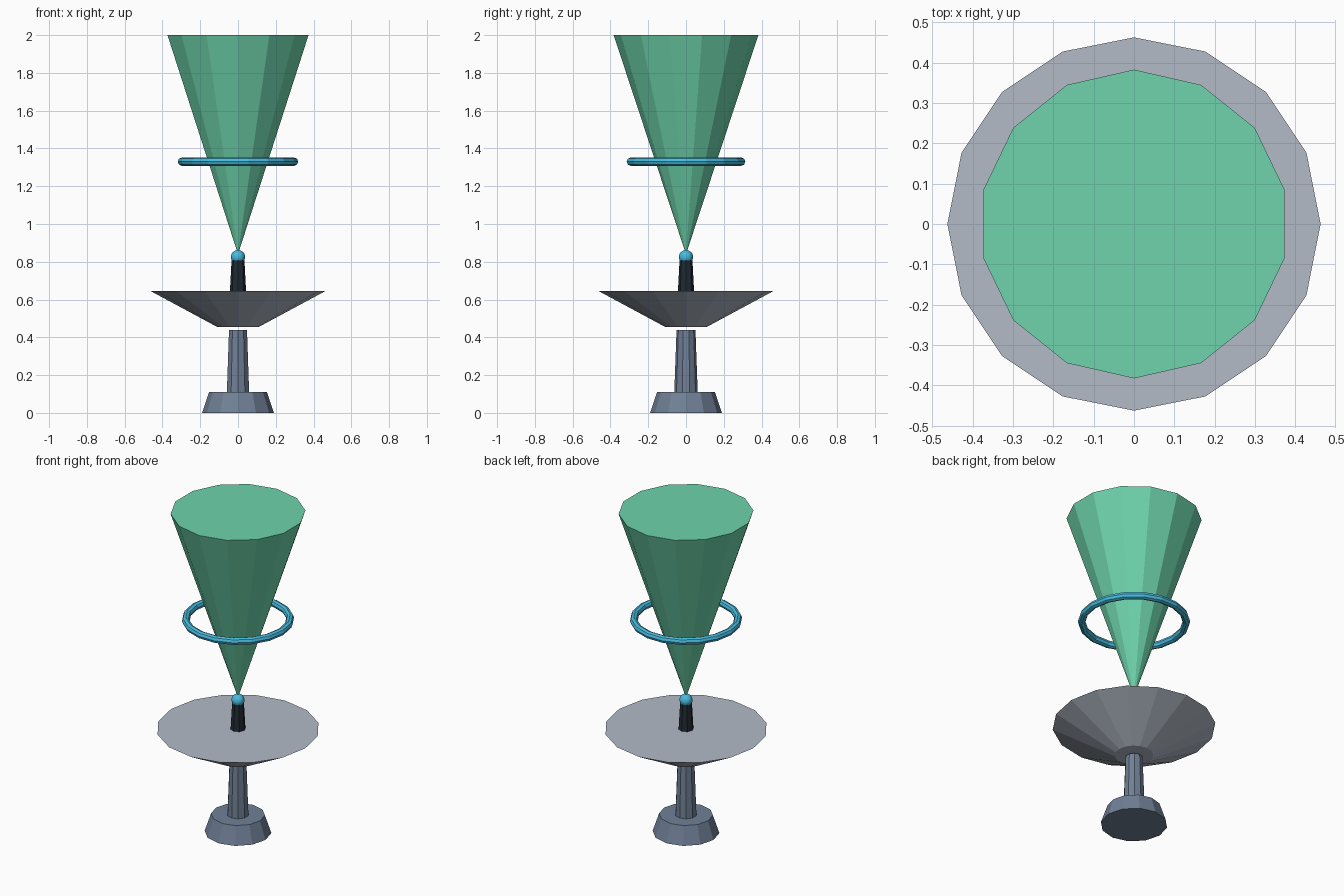
import bpy
import math

cube = bpy.data.objects.get("Cube")
if cube:
    bpy.data.objects.remove(cube, do_unlink=True)


def linear(c):
    c /= 255
    return c / 12.92 if c <= 0.04045 else ((c + 0.055) / 1.055) ** 2.4


def material(name, r, g, b):
    colour = (linear(r), linear(g), linear(b), 1)
    m = bpy.data.materials.new(name)
    m.use_nodes = True
    m.diffuse_color = colour
    m.node_tree.nodes["Principled BSDF"].inputs["Base Color"].default_value = colour
    return m


slate = material("slate", 112, 128, 150)
pale_grey = material("pale grey", 178, 187, 199)
charcoal = material("charcoal", 32, 42, 50)
sky_blue = material("sky blue", 72, 188, 222)
mint = material("mint green", 110, 212, 172)


def finish(name, mat):
    obj = bpy.context.object
    obj.name = obj.data.name = name
    obj.data.materials.append(mat)
    return obj


def frustum(name, mat, sides, z0, z1, r0, r1):
    bpy.ops.mesh.primitive_cone_add(vertices=sides, radius1=r0, radius2=r1,
                                    depth=z1 - z0, location=(0, 0, (z0 + z1) / 2))
    return finish(name, mat)


# Stand
frustum("base", slate, 12, 0, 0.11, 0.19, 0.153)
frustum("column", slate, 10, 0.11, 0.44, 0.062, 0.05)

# Dish with its flat top, and the feed mast
frustum("dish", pale_grey, 16, 0.455, 0.645, 0.11, 0.463)
frustum("feed_mast", charcoal, 8, 0.64, 0.81, 0.043, 0.034)

# Emitter ball
bpy.ops.mesh.primitive_uv_sphere_add(segments=12, ring_count=8, radius=0.038,
                                     location=(0, 0, 0.825))
finish("emitter_ball", sky_blue)
bpy.ops.object.shade_smooth_by_angle(angle=math.radians(40))

# Signal beam, widening upward from the ball
frustum("signal_beam", mint, 14, 0.84, 2, 0, 0.383)

# Ring around the beam
bpy.ops.mesh.primitive_torus_add(major_segments=18, minor_segments=8,
                                 major_radius=0.297, minor_radius=0.022,
                                 location=(0, 0, 1.33))
finish("signal_ring", sky_blue)
